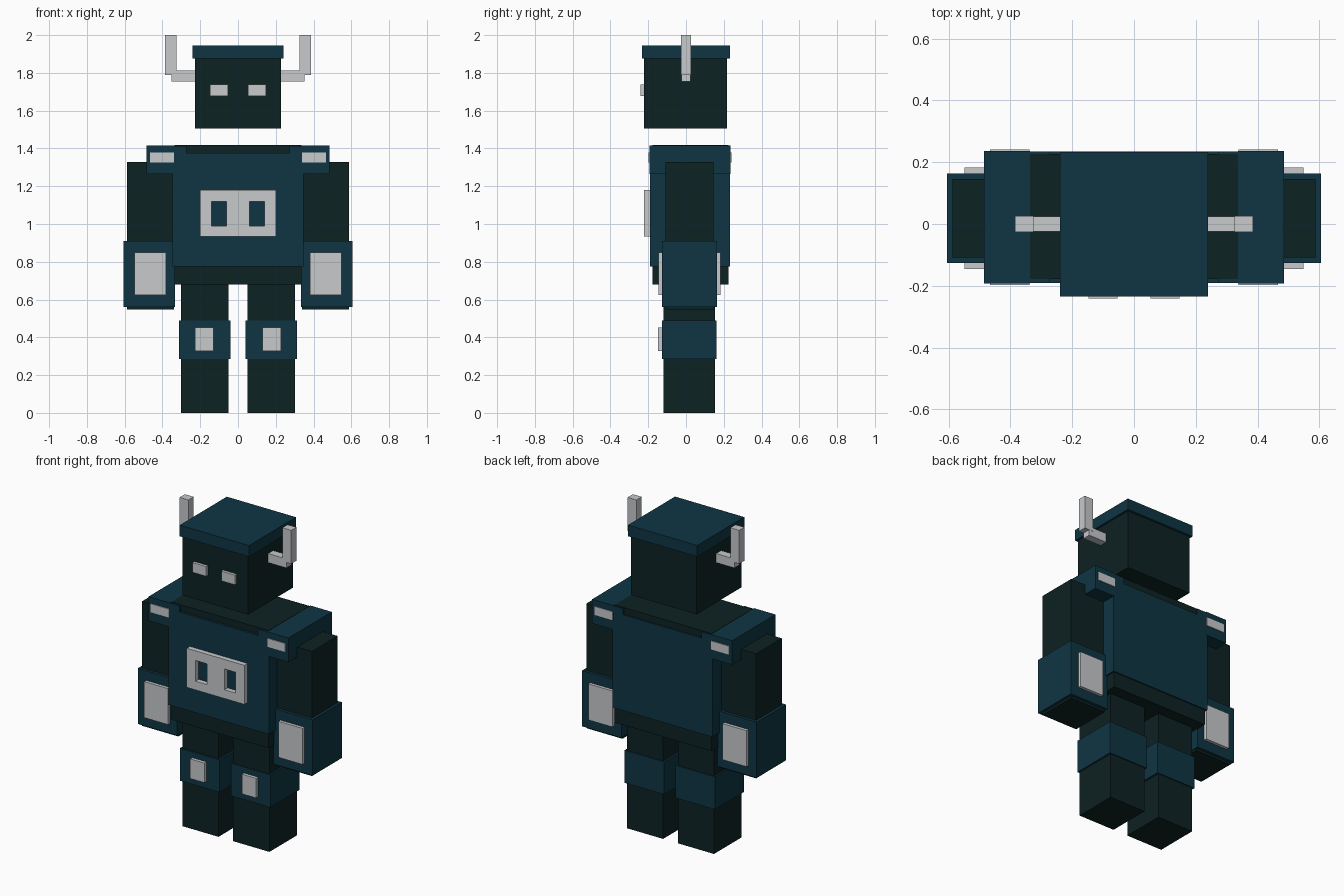
import bpy
import bmesh
from mathutils import Matrix, Vector

if "Cube" in bpy.data.objects:
    bpy.data.objects.remove(bpy.data.objects["Cube"], do_unlink=True)


def make_material(name, rgb):
    mat = bpy.data.materials.new(name)
    mat.use_nodes = True
    color = (*rgb, 1.0)
    mat.diffuse_color = color
    mat.node_tree.nodes["Principled BSDF"].inputs["Base Color"].default_value = color
    return mat


DARK = make_material("dark green black", (0.004, 0.016, 0.017))
TEAL = make_material("deep teal", (0.0045, 0.036, 0.057))
GREY = make_material("light grey", (0.57, 0.585, 0.6))


def part(name, mat, *boxes):
    """One object from boxes given as (x range, y range, z range)."""
    bm = bmesh.new()
    for box in boxes:
        low, high = (Vector(corner) for corner in zip(*box))
        size = Matrix.Diagonal((*(high - low), 1))
        bmesh.ops.create_cube(bm, size=1, matrix=Matrix.Translation((low + high) / 2) @ size)
    mesh = bpy.data.meshes.new(name)
    bm.to_mesh(mesh)
    bm.free()
    mesh.materials.append(mat)
    obj = bpy.data.objects.new(name, mesh)
    bpy.context.collection.objects.link(obj)


def flip(box):
    (a, b), y, z = box
    return (-b, -a), y, z


def pair(name, mat, *boxes):
    """The same part on the model's left (+x) and mirrored on its right."""
    part("left_" + name, mat, *boxes)
    part("right_" + name, mat, *[flip(b) for b in boxes])


# Head, cap, eyes and bent horns
part("head", DARK, ((-0.227, 0.227), (-0.223, 0.218), (1.505, 1.88)))
part("cap", TEAL, ((-0.24, 0.24), (-0.234, 0.232), (1.875, 1.945)))
pair("eye", GREY, ((0.053, 0.147), (-0.241, -0.21), (1.677, 1.738)))
pair("horn", GREY,
     ((0.22, 0.353), (-0.025, 0.025), (1.755, 1.812)),
     ((0.325, 0.386), (-0.026, 0.026), (1.79, 2.0)))

# Torso with a vest that dips at the neck, front and back
part("torso", DARK, ((-0.336, 0.336), (-0.178, 0.226), (0.68, 1.417)))
VEST_Y = (-0.191, 0.234)
strap = ((0.272, 0.347), VEST_Y, (1.37, 1.413))
part("vest", TEAL, ((-0.347, 0.347), VEST_Y, (0.775, 1.375)), strap, flip(strap))

# Chest buckle: a frame with two slots
BUCKLE_Y = (-0.222, -0.185)
SLOT_Z = (0.99, 1.12)
post = ((0.139, 0.2), BUCKLE_Y, SLOT_Z)
part("chest_buckle", GREY,
     ((-0.2, 0.2), BUCKLE_Y, (SLOT_Z[1], 1.18)),
     ((-0.2, 0.2), BUCKLE_Y, (0.935, SLOT_Z[0])),
     ((-0.061, 0.061), BUCKLE_Y, SLOT_Z),
     post, flip(post))

# Shoulder pads with badges front and back
pair("shoulder_pad", TEAL, ((0.337, 0.485), (-0.193, 0.236), (1.265, 1.416)))
BADGE_X, BADGE_Z = (0.339, 0.466), (1.325, 1.378)
pair("shoulder_badge_front", GREY, (BADGE_X, (-0.198, -0.19), BADGE_Z))
pair("shoulder_badge_back", GREY, (BADGE_X, (0.233, 0.241), BADGE_Z))

# Arms, gauntlets and their plates front and back
pair("arm", DARK, ((0.338, 0.588), (-0.108, 0.146), (0.547, 1.327)))
pair("gauntlet", TEAL, ((0.333, 0.605), (-0.126, 0.164), (0.561, 0.91)))
PLATE_X, PLATE_Z = (0.382, 0.549), (0.623, 0.849)
pair("gauntlet_plate_front", GREY, (PLATE_X, (-0.145, -0.12), PLATE_Z))
pair("gauntlet_plate_back", GREY, (PLATE_X, (0.158, 0.183), PLATE_Z))

# Legs, knee bands and knee plates
pair("leg", DARK, ((0.051, 0.302), (-0.12, 0.154), (0, 0.685)))
pair("knee_band", TEAL, ((0.039, 0.313), (-0.127, 0.161), (0.284, 0.488)))
pair("knee_plate", GREY, ((0.13, 0.228), (-0.147, -0.12), (0.328, 0.451)))
